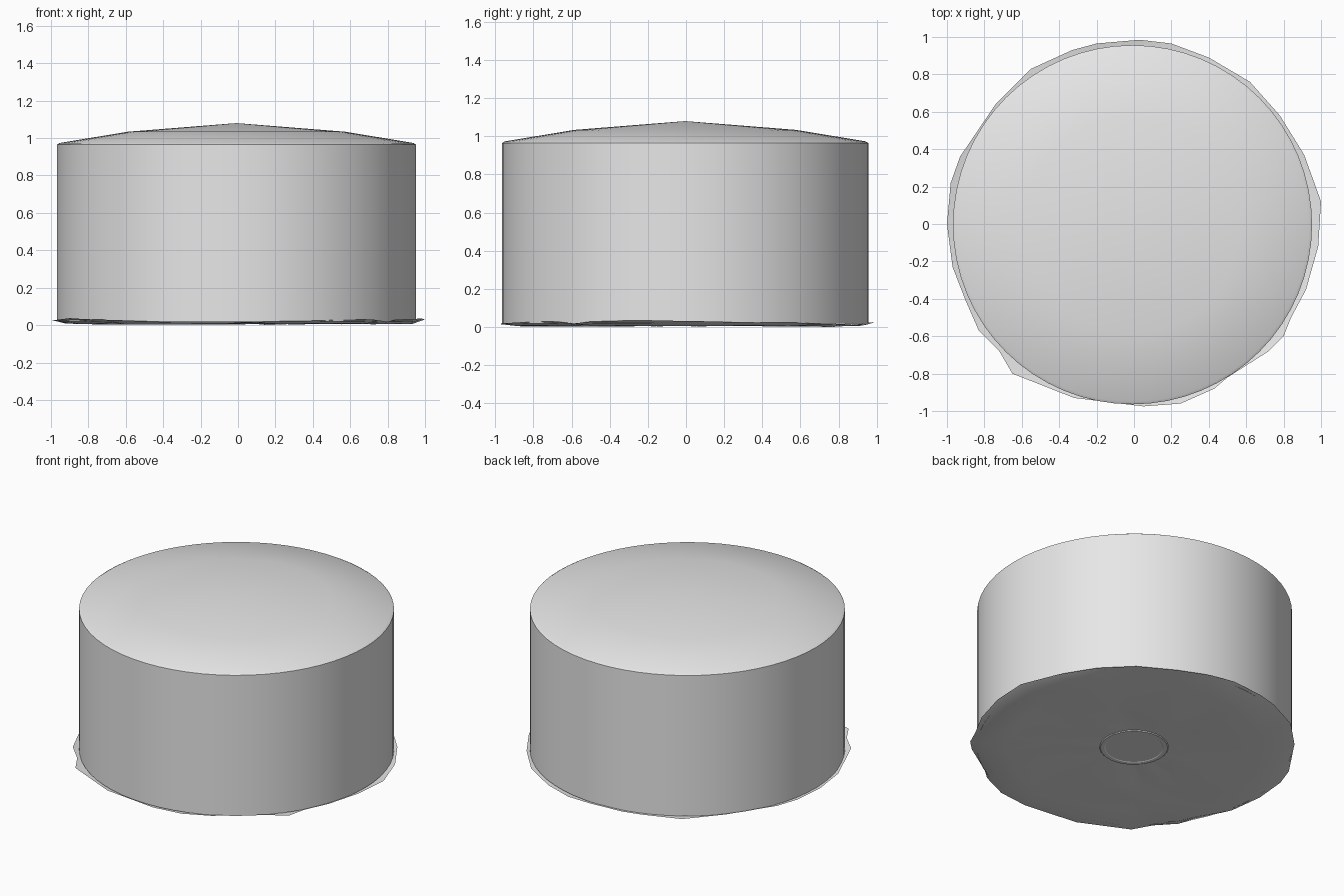
import bpy, bmesh, math, random
from mathutils import Vector

if "Cube" in bpy.data.objects:
    bpy.data.objects.remove(bpy.data.objects["Cube"])

random.seed(4)

grey = bpy.data.materials.new("plain grey")
grey.diffuse_color = (0.8, 0.8, 0.8, 1)
grey.use_nodes = True
grey.node_tree.nodes["Principled BSDF"].inputs["Base Color"].default_value = grey.diffuse_color


def finish(name, bm, angle=30):
    bmesh.ops.recalc_face_normals(bm, faces=bm.faces)
    mesh = bpy.data.meshes.new(name)
    bm.to_mesh(mesh)
    bm.free()
    mesh.materials.append(grey)
    ob = bpy.data.objects.new(name, mesh)
    bpy.context.collection.objects.link(ob)
    bpy.ops.object.select_all(action='DESELECT')
    ob.select_set(True)
    bpy.context.view_layer.objects.active = ob
    bpy.ops.object.shade_smooth_by_angle(angle=math.radians(angle))
    return ob


def bridge(bm, a, b):
    n = len(a)
    for i in range(n):
        j = (i + 1) % n
        bm.faces.new((a[i], a[j], b[j], b[i]))


def lathe(name, profile, cx, cy, segs=64):
    """Stacked rings from (radius, z); the last point is the centre tip."""
    bm = bmesh.new()
    rings = [[bm.verts.new((cx + r * math.cos(2 * math.pi * i / segs),
                            cy + r * math.sin(2 * math.pi * i / segs), z))
              for i in range(segs)] for r, z in profile[:-1]]
    for a, b in zip(rings, rings[1:]):
        bridge(bm, a, b)
    tip = bm.verts.new((cx, cy, profile[-1][1]))
    for i in range(segs):
        bm.faces.new((rings[-1][i], rings[-1][(i + 1) % segs], tip))
    return finish(name, bm)


# Tank wall, and shallow two-pitch roof with a small bevelled rim
CX, CY = -0.008, -0.004
lathe("tank", [(0.96, 0.02), (0.96, 0.965), (0.945, 0.974), (0.58, 1.034),
               (0, 1.08)], CX, CY)

# Ragged ground patch: outline read from the top, sunk and rippled inside
outline = [(1.0, 0.12), (0.91, 0.37), (0.78, 0.58), (0.62, 0.76), (0.4, 0.89),
           (0.2, 0.965), (0.03, 0.985), (-0.2, 0.965), (-0.33, 0.93),
           (-0.55, 0.83), (-0.74, 0.64), (-0.93, 0.36), (-0.98, 0.22),
           (-1.0, 0.0), (-0.97, -0.23), (-0.9, -0.41), (-0.83, -0.57),
           (-0.72, -0.68), (-0.65, -0.8), (-0.32, -0.93), (0.05, -0.975),
           (0.25, -0.96), (0.43, -0.88), (0.5, -0.82), (0.72, -0.68),
           (0.8, -0.6), (0.84, -0.5), (0.92, -0.35), (0.985, -0.12)]
bm = bmesh.new()
rings = []
for s in (1.0, 0.93, 0.78, 0.6, 0.42, 0.28, 0.2):
    ring = []
    for x, y in outline:
        p = Vector((x, y))
        if s < 0.5:
            p = p.normalized()          # inner rings become round
        if s == 1.0:                    # curled edge, higher at the two sides
            z = 0.016 + 0.016 * abs(x) ** 4 + random.uniform(-0.006, 0.012)
        elif s == 0.2:
            z = 0.012
        else:
            z = 0.010 + random.uniform(-0.007, 0.005)
        ring.append(bm.verts.new((p.x * s, p.y * s, z)))
    rings.append(ring)
rings[2][5].co.z = 0.0                  # lowest point rests on the floor
for a, b in zip(rings, rings[1:]):
    bridge(bm, a, b)
bm.faces.new(rings[-1])
finish("ground_patch", bm, 40)

# Round centre footing, showing under the ground patch
lathe("centre_footing", [(0.21, 0.012), (0.205, 0.006), (0.18, 0.006),
                         (0.175, 0.009), (0, 0.009)], 0, 0, 32)
